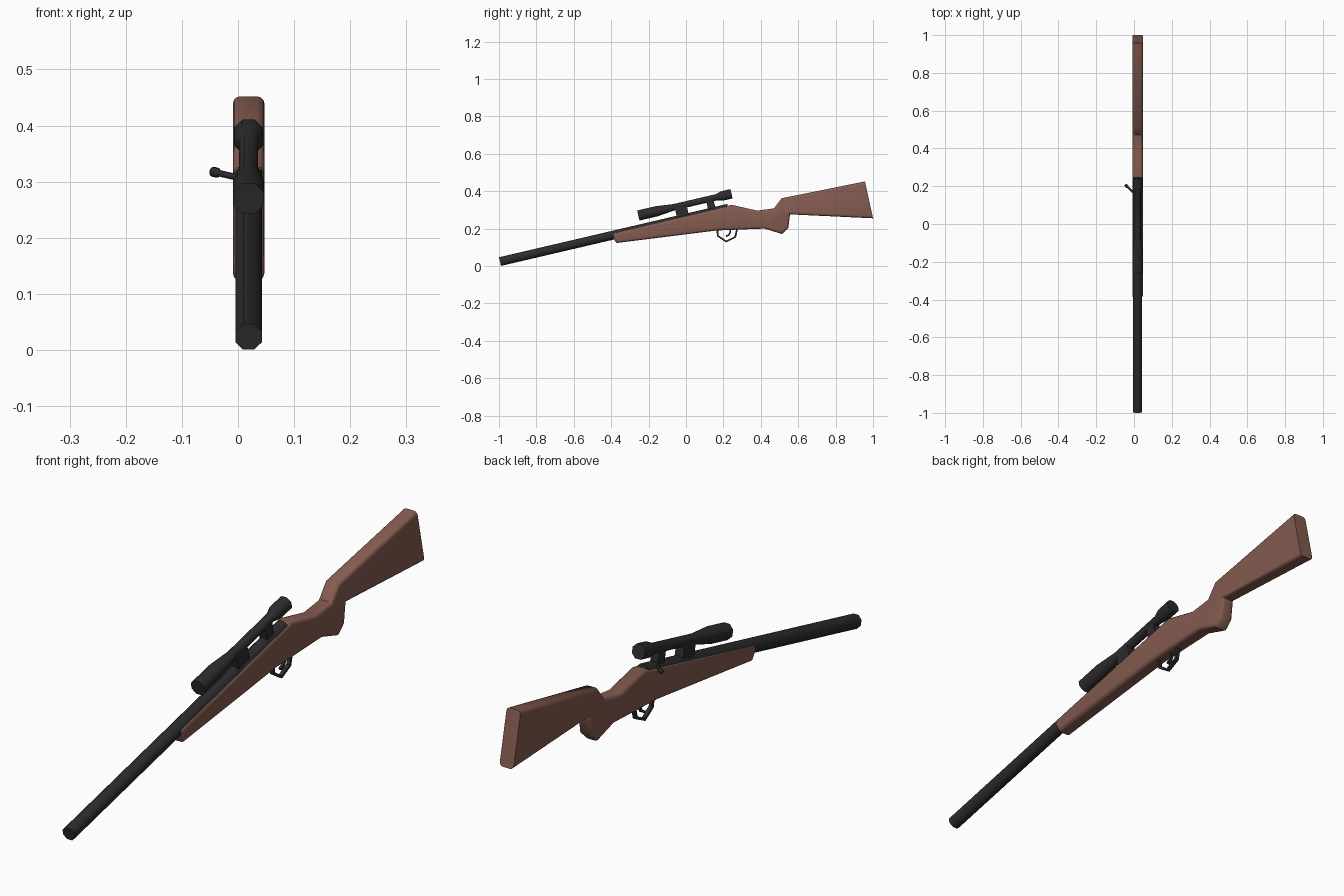
import bpy, bmesh, math
from mathutils import Vector, Matrix

if "Cube" in bpy.data.objects:
    bpy.data.objects.remove(bpy.data.objects["Cube"])

CX = 0.019                       # centre plane of the rifle
TILT = math.radians(13.15)       # upward slope of the barrel line
AXIS = Vector((0, math.cos(TILT), math.sin(TILT)))
UP = Vector((0, -math.sin(TILT), math.cos(TILT)))
MUZZLE = Vector((CX, -0.9945, 0.0236))


def material(name, rgb):
    m = bpy.data.materials.new(name)
    m.diffuse_color = (*rgb, 1)
    m.use_nodes = True
    m.node_tree.nodes["Principled BSDF"].inputs["Base Color"].default_value = m.diffuse_color
    return m


WOOD = material("wood", (0.23, 0.105, 0.08))
METAL = material("dark_metal", (0.025, 0.025, 0.026))


def finish(name, bm, mat, angle):
    bmesh.ops.recalc_face_normals(bm, faces=bm.faces)
    me = bpy.data.meshes.new(name)
    bm.to_mesh(me)
    bm.free()
    me.materials.append(mat)
    if angle:
        me.shade_smooth()
        me.set_sharp_from_angle(angle=math.radians(angle))
    ob = bpy.data.objects.new(name, me)
    bpy.context.collection.objects.link(ob)
    return ob


def lathe(name, start, axis, profile, sides=8):
    """Capped rings (distance along axis, flat-to-centre radius)."""
    bm = bmesh.new()
    side = axis.cross(Vector((0, 0, 1))).normalized()
    up = side.cross(axis).normalized()
    rings = []
    for d, r in profile:
        r /= math.cos(math.pi / sides)
        ring = []
        for i in range(sides):
            a = 2 * math.pi * (i + 0.5) / sides
            ring.append(bm.verts.new(start + axis * d + side * r * math.cos(a) + up * r * math.sin(a)))
        rings.append(ring)
    for a, b in zip(rings, rings[1:]):
        for i in range(sides):
            j = (i + 1) % sides
            bm.faces.new((a[i], a[j], b[j], b[i]))
    bm.faces.new(rings[0])
    bm.faces.new(rings[-1])
    return finish(name, bm, METAL, 50)


def block(name, s0, s1, h0, h1, width):
    """Box aligned with the barrel."""
    bm = bmesh.new()
    bmesh.ops.create_cube(bm, size=1)
    for v in bm.verts:
        x, s, h = v.co
        v.co = (MUZZLE + AXIS * (s0 + (s + 0.5) * (s1 - s0))
                + UP * (h0 + (h + 0.5) * (h1 - h0)) + Vector((x * width, 0, 0)))
    return finish(name, bm, METAL, 0)


def strip(name, pts, width, thick):
    """Flat bar following a path in the y-z plane."""
    pts = [Vector(p) for p in pts]
    bm = bmesh.new()
    rings = []
    for i, p in enumerate(pts):
        t = (pts[min(i + 1, len(pts) - 1)] - pts[max(i - 1, 0)]).normalized()
        n = Vector((-t.y, t.x)) * thick / 2
        rings.append([bm.verts.new((CX + sx * width / 2, p.x + sn * n.x, p.y + sn * n.y))
                      for sx, sn in ((-1, -1), (1, -1), (1, 1), (-1, 1))])
    for a, b in zip(rings, rings[1:]):
        for i in range(4):
            j = (i + 1) % 4
            bm.faces.new((a[i], a[j], b[j], b[i]))
    bm.faces.new(rings[0])
    bm.faces.new(rings[-1])
    return finish(name, bm, METAL, 0)


# Stock: side profile extruded, long edges rounded, butt left sharp
outline = [(-0.392, 0.176), (-0.39, 0.15), (-0.372, 0.123), (0.166, 0.19), (0.42, 0.2),
           (0.513, 0.171), (0.547, 0.203), (0.556, 0.276), (1.0, 0.255), (0.957, 0.452),
           (0.511, 0.362), (0.47, 0.308), (0.38, 0.296), (0.245, 0.327), (0.215, 0.319)]
bm = bmesh.new()
face = bm.faces.new([bm.verts.new((CX - 0.028, y, z)) for y, z in outline])
ext = bmesh.ops.extrude_face_region(bm, geom=[face])
bmesh.ops.translate(bm, vec=(0.056, 0, 0), verts=[g for g in ext["geom"] if isinstance(g, bmesh.types.BMVert)])
rim = [e for e in bm.edges if abs(e.verts[0].co.x - e.verts[1].co.x) < 1e-5
       and min(v.co.y for v in e.verts) < 0.95]
bmesh.ops.bevel(bm, geom=rim, offset=0.013, segments=3, profile=0.5, affect='EDGES', clamp_overlap=False)
finish("stock", bm, WOOD, 40)

# Barrel and receiver
lathe("barrel", MUZZLE, AXIS, [(0, 0.0237), (1.253, 0.0237)])

# Scope with wide front bell and eyepiece
lathe("scope", MUZZLE + UP * 0.0715, AXIS,
      [(0.776, 0.0275), (0.878, 0.0275), (0.972, 0.017), (1.205, 0.017), (1.235, 0.0255), (1.288, 0.0255)])

# Scope mounts
block("front_scope_mount", 0.975, 1.04, 0.015, 0.068, 0.034)
block("rear_scope_mount", 1.147, 1.187, 0.015, 0.068, 0.03)

# Bolt handle and knob
root, tip = Vector((0.005, 0.158, 0.306)), Vector((-0.042, 0.203, 0.317))
d = (tip - root).normalized()
n = (tip - root).length
lathe("bolt_handle", root, d, [(0, 0.0055), (n - 0.012, 0.0055), (n - 0.007, 0.0085), (n + 0.004, 0.0085), (n + 0.007, 0.005)])

# Trigger guard and trigger
strip("trigger_guard", [(0.167, 0.2), (0.17, 0.161), (0.215, 0.131), (0.263, 0.155), (0.275, 0.205)], 0.014, 0.01)
strip("trigger", [(0.236, 0.205), (0.236, 0.178), (0.23, 0.167), (0.214, 0.158)], 0.01, 0.009)
